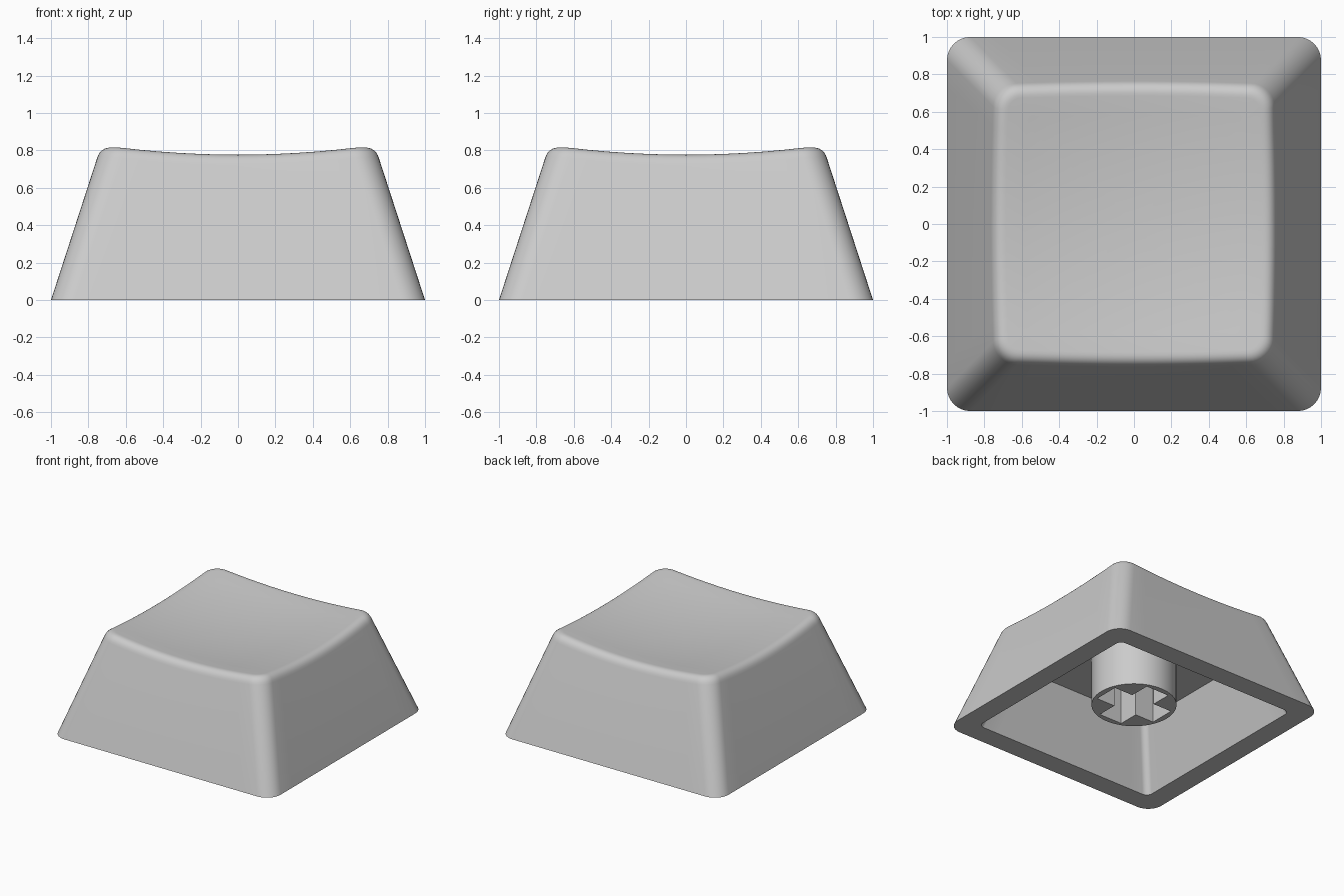
import bpy
import bmesh
import math
from math import cos, sin, pi

if "Cube" in bpy.data.objects:
    bpy.data.objects.remove(bpy.data.objects["Cube"])

SLOPE = 0.325      # inward lean of the walls per unit of height
RADIUS = 0.125     # vertical corner rounding
EDGE, ARC = 12, 8  # segments per straight side and per corner

plastic = bpy.data.materials.new("grey plastic")
plastic.diffuse_color = (0.6, 0.6, 0.6, 1)
plastic.use_nodes = True
plastic.node_tree.nodes["Principled BSDF"].inputs["Base Color"].default_value = plastic.diffuse_color


def outline(half, radius):
    """Points of a rounded square, counter-clockwise."""
    pts, c = [], half - radius
    for q in range(4):
        a0 = q * pi / 2
        corner = [(c + radius * cos(i / ARC * pi / 2), c + radius * sin(i / ARC * pi / 2))
                  for i in range(ARC + 1)]
        side = [(half, -c + 2 * c * i / EDGE) for i in range(1, EDGE)]
        for x, y in side + corner:
            pts.append((x * cos(a0) - y * sin(a0), x * sin(a0) + y * cos(a0)))
    return pts


def dish(x, y):
    """Height of the hollowed top."""
    return 0.729 + 0.1 * (x * x + y * y)


def finish(obj):
    bpy.ops.object.select_all(action='DESELECT')
    obj.select_set(True)
    bpy.context.view_layer.objects.active = obj
    bpy.ops.object.shade_smooth_by_angle(angle=math.radians(30))


def new_object(name, bm):
    bmesh.ops.recalc_face_normals(bm, faces=bm.faces)
    mesh = bpy.data.meshes.new(name)
    bm.to_mesh(mesh)
    bm.free()
    mesh.materials.append(plastic)
    obj = bpy.data.objects.new(name, mesh)
    bpy.context.collection.objects.link(obj)
    return obj


def wall_point(k, z):
    x, y = outline(1 - SLOPE * z, RADIUS)[k]
    return (x, y, z)


# Cap shell: rings from the ceiling, down the inside, up the outside, over the top
count = 4 * (EDGE + ARC)
rings = [[(x, y, 0.52) for x, y in outline(0.66, 0.05)],
         [(x, y, 0.0) for x, y in outline(0.83, 0.05)],
         [(x, y, 0.0) for x, y in outline(1.0, RADIUS)]]

# Rounded upper edge, blended from the wall to the dish
D, STEPS = 0.06, 7
profiles = []
for k in range(count):
    z = 0.78
    for _ in range(6):
        x, y, _z = wall_point(k, z)
        z = dish(x, y)
    low, tip = wall_point(k, z - D), wall_point(k, z)
    x, y = outline(1 - SLOPE * z - D, RADIUS - D)[k]
    top = (x, y, dish(x, y))
    profiles.append([tuple((1 - t) ** 2 * a + 2 * t * (1 - t) * b + t * t * c
                           for a, b, c in zip(low, tip, top))
                     for t in (i / STEPS for i in range(STEPS + 1))])
rings += [[p[i] for p in profiles] for i in range(STEPS + 1)]

# Dished top surface
for s in (0.85, 0.7, 0.55, 0.4, 0.25, 0.1):
    rings.append([(x * s, y * s, dish(x * s, y * s)) for x, y, _ in rings[3 + STEPS]])

bm = bmesh.new()
loops = [[bm.verts.new(p) for p in ring] for ring in rings]
for a, b in zip(loops, loops[1:]):
    for i in range(count):
        j = (i + 1) % count
        bm.faces.new((a[i], a[j], b[j], b[i]))
bm.faces.new(loops[0])
bm.faces.new(loops[-1])
finish(new_object("cap_shell", bm))

# Stem under the cap
bm = bmesh.new()
bmesh.ops.create_cone(bm, cap_ends=True, segments=64, radius1=0.32, radius2=0.32, depth=0.45)
bmesh.ops.translate(bm, verts=bm.verts, vec=(0, 0, 0.12 + 0.225))
stem = new_object("stem", bm)

# Cross-shaped socket cut into the stem
L, W = 0.275, 0.105
bm = bmesh.new()
cross = []
for q in range(4):
    c, s = round(cos(q * pi / 2)), round(sin(q * pi / 2))
    for x, y in ((L, -W), (L, W), (W, W)):
        cross.append(bm.verts.new((x * c - y * s, x * s + y * c, 0.0)))
face = bm.faces.new(cross)
side = bmesh.ops.extrude_face_region(bm, geom=[face])
bmesh.ops.translate(bm, vec=(0, 0, 0.5),
                    verts=[g for g in side["geom"] if isinstance(g, bmesh.types.BMVert)])
cutter = new_object("socket_cutter", bm)
cutter.hide_render = True

cut = stem.modifiers.new("socket", 'BOOLEAN')
cut.operation = 'DIFFERENCE'
cut.solver = 'EXACT'
cut.object = cutter
bpy.context.view_layer.objects.active = stem
bpy.ops.object.modifier_apply(modifier=cut.name)
bpy.data.objects.remove(cutter)
finish(stem)
